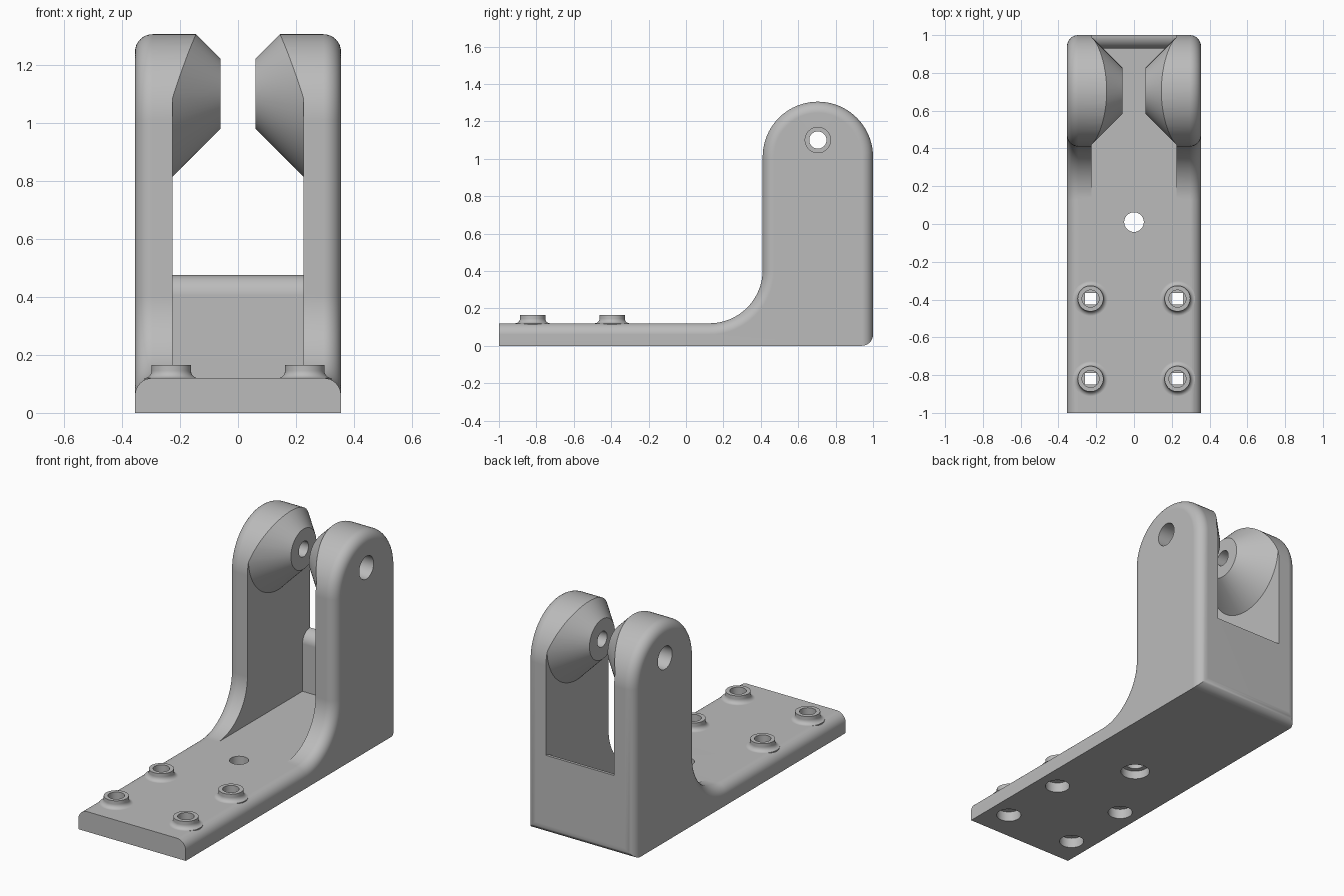
import bpy, bmesh
from math import sin, cos, pi, radians
from mathutils import Matrix

cube = bpy.data.objects.get("Cube")
if cube:
    bpy.data.objects.remove(cube, do_unlink=True)

grey = bpy.data.materials.new("light_grey")
grey.use_nodes = True
grey.diffuse_color = (0.5, 0.5, 0.5, 1)
grey.node_tree.nodes["Principled BSDF"].inputs["Base Color"].default_value = (0.5, 0.5, 0.5, 1)

HALF_W, FLOOR, SLOT, ROUND = 0.355, 0.12, 0.225, 0.06
PIN_Y, PIN_Z = 0.705, 1.10


def make_object(name, bm):
    bmesh.ops.recalc_face_normals(bm, faces=bm.faces)
    mesh = bpy.data.meshes.new(name)
    bm.to_mesh(mesh)
    bm.free()
    mesh.materials.append(grey)
    obj = bpy.data.objects.new(name, mesh)
    bpy.context.collection.objects.link(obj)
    return obj


def arc(cy, cz, r, start, end, n):
    """Points on an arc in the side plane, angles in degrees."""
    angles = [radians(start + (end - start) * i / n) for i in range(n + 1)]
    return [(cy + r * cos(a), cz + r * sin(a)) for a in angles]


def prism(points, half_width):
    """Side profile extruded across x."""
    bm = bmesh.new()
    face = bm.faces.new([bm.verts.new((-half_width, y, z)) for y, z in points])
    new = bmesh.ops.extrude_face_region(bm, geom=[face])["geom"]
    verts = [v for v in new if isinstance(v, bmesh.types.BMVert)]
    bmesh.ops.translate(bm, verts=verts, vec=(2 * half_width, 0, 0))
    return bm


def lathe(name, profile, matrix, n=48):
    """Closed solid of revolution from (radius, height) points."""
    bm = bmesh.new()
    rings = [[bm.verts.new((r * cos(2 * pi * i / n), r * sin(2 * pi * i / n), h))
              for i in range(n)] for r, h in profile]
    for a, b in zip(rings, rings[1:]):
        for i in range(n):
            j = (i + 1) % n
            bm.faces.new((a[i], a[j], b[j], b[i]))
    bm.faces.new(rings[0])
    bm.faces.new(rings[-1])
    bm.transform(matrix)
    return make_object(name, bm)


def combine(target, tool, operation):
    mod = target.modifiers.new("combine", 'BOOLEAN')
    mod.operation, mod.solver, mod.object = operation, 'EXACT', tool
    bpy.context.view_layer.objects.active = target
    bpy.ops.object.modifier_apply(modifier=mod.name)
    bpy.data.objects.remove(tool, do_unlink=True)


# Bracket body: L-shaped side profile with a round head
outline = [(-1, 0), (-1, FLOOR)]
outline += arc(0.125, FLOOR + 0.285, 0.285, -90, 0, 20)
outline += arc(PIN_Y, 1.01, 0.295, 180, 0, 40)
outline += [(1, 0)]
bm = prism(outline, HALF_W)


def is_rounded(edge):
    a, b = (v.co for v in edge.verts)
    on_floor = max(a.z, b.z) < 0.001
    at_front = max(a.y, b.y) < -0.999
    at_back = min(a.y, b.y) > 0.999
    if abs(a.x - b.x) > 0.01:
        return on_floor and at_back
    return not (on_floor or at_front)


bmesh.ops.bevel(bm, geom=[e for e in bm.edges if is_rounded(e)], offset=ROUND,
                offset_type='OFFSET', segments=8, profile=0.5,
                affect='EDGES', clamp_overlap=False)
bracket = make_object("bracket", bm)

# Slot between the arms, leaving a low back wall and two conical bosses
slot = [(0, FLOOR + 0.0005), (0.93, FLOOR + 0.0005)]
slot += arc(1.0, 0.405, 0.07, 180, 90, 10)
slot += [(1.1, 0.475), (1.1, 1.5), (0, 1.5)]
slot_cutter = make_object("slot_cutter", prism(slot, SLOT))
for side in (1, -1):
    along_x = Matrix.Translation((0, PIN_Y, PIN_Z)) @ Matrix.Rotation(side * pi / 2, 4, 'Y')
    boss = lathe("boss", [(0.12, 0.06), (0.325, 0.265)], along_x, 96)
    combine(slot_cutter, boss, 'DIFFERENCE')
combine(bracket, slot_cutter, 'DIFFERENCE')

# Stepped pin holes through the arms
for side in (1, -1):
    along_x = Matrix.Translation((0, PIN_Y, PIN_Z)) @ Matrix.Rotation(side * pi / 2, 4, 'Y')
    pin = lathe("pin_hole", [(0.046, 0.02), (0.046, 0.2), (0.068, 0.2), (0.068, 0.4)], along_x)
    combine(bracket, pin, 'DIFFERENCE')

# Flared studs, each with round bores above and below a square passage
flare = [(0.068 + 0.025 * (1 - sin(a)), 0.145 - 0.025 * cos(a))
         for a in (radians(15 * i) for i in range(7))]
for x in (-0.23, 0.23):
    for y in (-0.82, -0.395):
        place = Matrix.Translation((x, y, 0))
        combine(bracket, lathe("stud", [(0.093, 0.08)] + flare + [(0.068, 0.165)], place), 'UNION')
        combine(bracket, lathe("top_bore", [(0.045, 0.09), (0.045, 0.2)], place), 'DIFFERENCE')
        combine(bracket, lathe("bottom_bore", [(0.068, -0.05), (0.068, 0.06)], place), 'DIFFERENCE')
        turned = place @ Matrix.Rotation(pi / 4, 4, 'Z')
        square = lathe("square_passage", [(0.043, 0.03), (0.043, 0.12)], turned, 4)
        combine(bracket, square, 'DIFFERENCE')

# Centre hole, wider underneath
centre = lathe("centre_hole", [(0.08, -0.05), (0.08, 0.05), (0.052, 0.05), (0.052, 0.2)],
               Matrix.Translation((0, 0.01, 0)))
combine(bracket, centre, 'DIFFERENCE')

# Smooth curves, crisp edges, flat large faces
bpy.ops.object.select_all(action='DESELECT')
bracket.select_set(True)
bpy.context.view_layer.objects.active = bracket
bpy.ops.object.shade_smooth_by_angle(angle=radians(30))
weighted = bracket.modifiers.new("flat_faces", 'WEIGHTED_NORMAL')
weighted.keep_sharp = True
